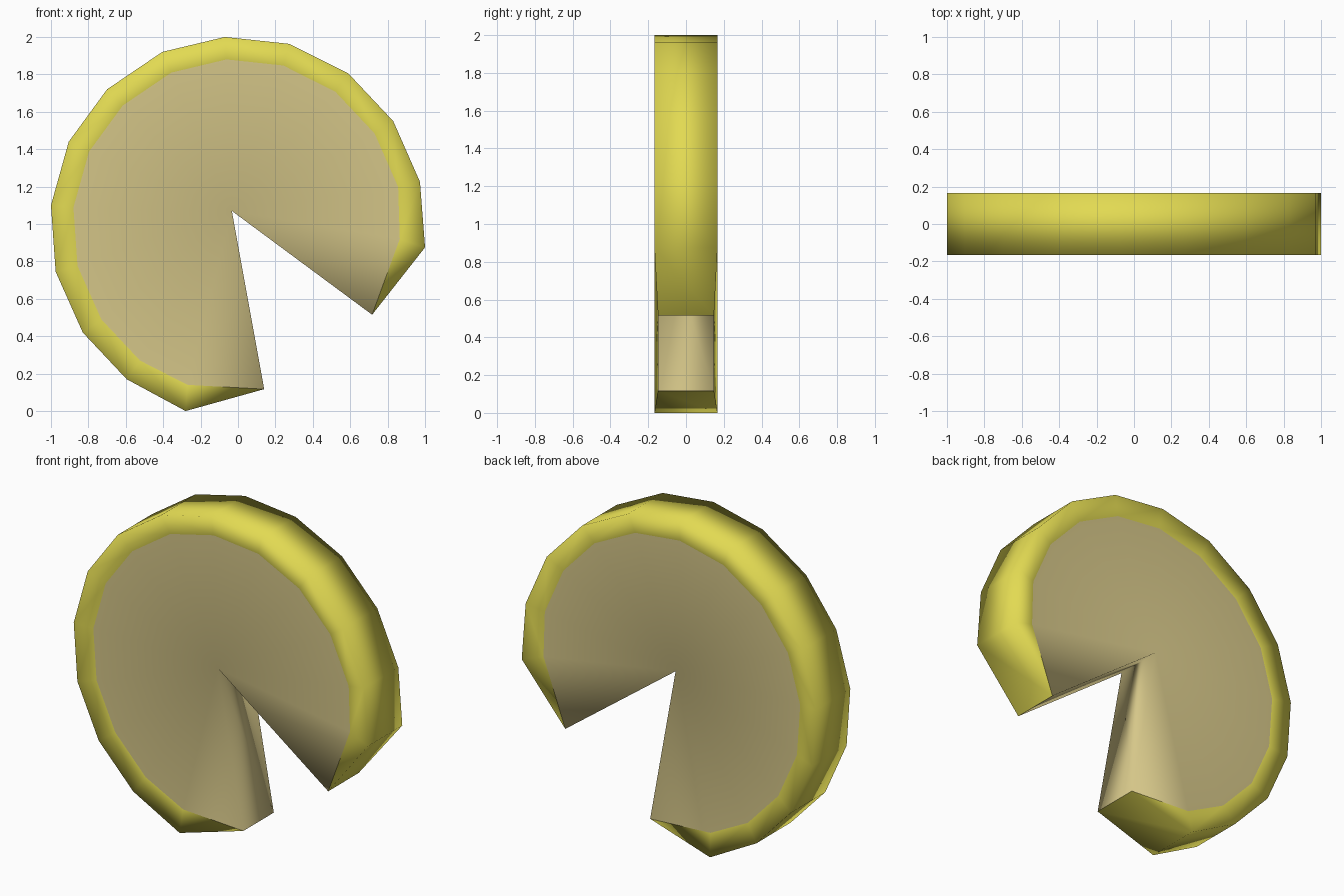
import bpy, bmesh

if "Cube" in bpy.data.objects:
    bpy.data.objects.remove(bpy.data.objects["Cube"])

def material(name, rgb):
    m = bpy.data.materials.new(name)
    m.diffuse_color = (*rgb, 1)
    m.use_nodes = True
    m.node_tree.nodes["Principled BSDF"].inputs["Base Color"].default_value = m.diffuse_color
    return m

# Outline of the wheel seen from the front (x, z), from one cut side round to the other
OUTER = [(-0.28, 0.0), (-0.595, 0.17), (-0.83, 0.42), (-0.975, 0.745), (-1.0, 1.10),
         (-0.905, 1.44), (-0.70, 1.72), (-0.405, 1.92), (-0.07, 2.0), (0.275, 1.963),
         (0.59, 1.805), (0.83, 1.55), (0.973, 1.225), (1.0, 0.875)]
TIP, CUT_A, CUT_B = (-0.033, 1.07), (0.14, 0.117), (0.717, 0.515)
INNER = [(x * 0.88, 1 + (z - 1) * 0.88) for x, z in OUTER]
INNER[0], INNER[-1] = (-0.27, 0.14), (0.865, 0.92)
RIM_Y, FACE_Y = 0.167, 0.148

bm = bmesh.new()

def face(verts, mat):
    f = bm.faces.new(verts)
    f.material_index = mat
    f.smooth = True

# Front and back: tan paste fanned from the tip, framed by the yellow rind
sides = []
for s in (-1, 1):
    ring = lambda pts, y: [bm.verts.new((x, s * y, z)) for x, z in pts]
    outer, inner = ring(OUTER, RIM_Y), ring(INNER, FACE_Y)
    tip, a, b = ring([TIP, CUT_A, CUT_B], FACE_Y)
    paste = [a] + inner + [b]
    for p, q in zip(paste, paste[1:]):
        face((tip, p, q), 0)
    for i in range(len(outer) - 1):
        face((outer[i], outer[i + 1], inner[i + 1], inner[i]), 1)
    face((a, outer[0], inner[0]), 1)
    face((b, inner[-1], outer[-1]), 1)
    sides.append((tip, [a] + outer + [b]))

# Rind around the edge, and the two cut walls
(t0, e0), (t1, e1) = sides
for i in range(len(e0) - 1):
    face((e0[i], e0[i + 1], e1[i + 1], e1[i]), 1)
face((t0, e0[0], e1[0], t1), 0)
face((t0, e0[-1], e1[-1], t1), 0)

# Consistent normals, then separate shading where the colours meet
bmesh.ops.recalc_face_normals(bm, faces=bm.faces)
seams = [e for e in bm.edges
         if len({f.material_index for f in e.link_faces}) > 1]
bmesh.ops.split_edges(bm, edges=seams)

mesh = bpy.data.meshes.new("cheese_wheel")
bm.to_mesh(mesh)
bm.free()
mesh.materials.append(material("tan cheese", (0.67, 0.57, 0.25)))
mesh.materials.append(material("yellow rind", (0.76, 0.70, 0.085)))
bpy.context.collection.objects.link(bpy.data.objects.new("cheese_wheel", mesh))
